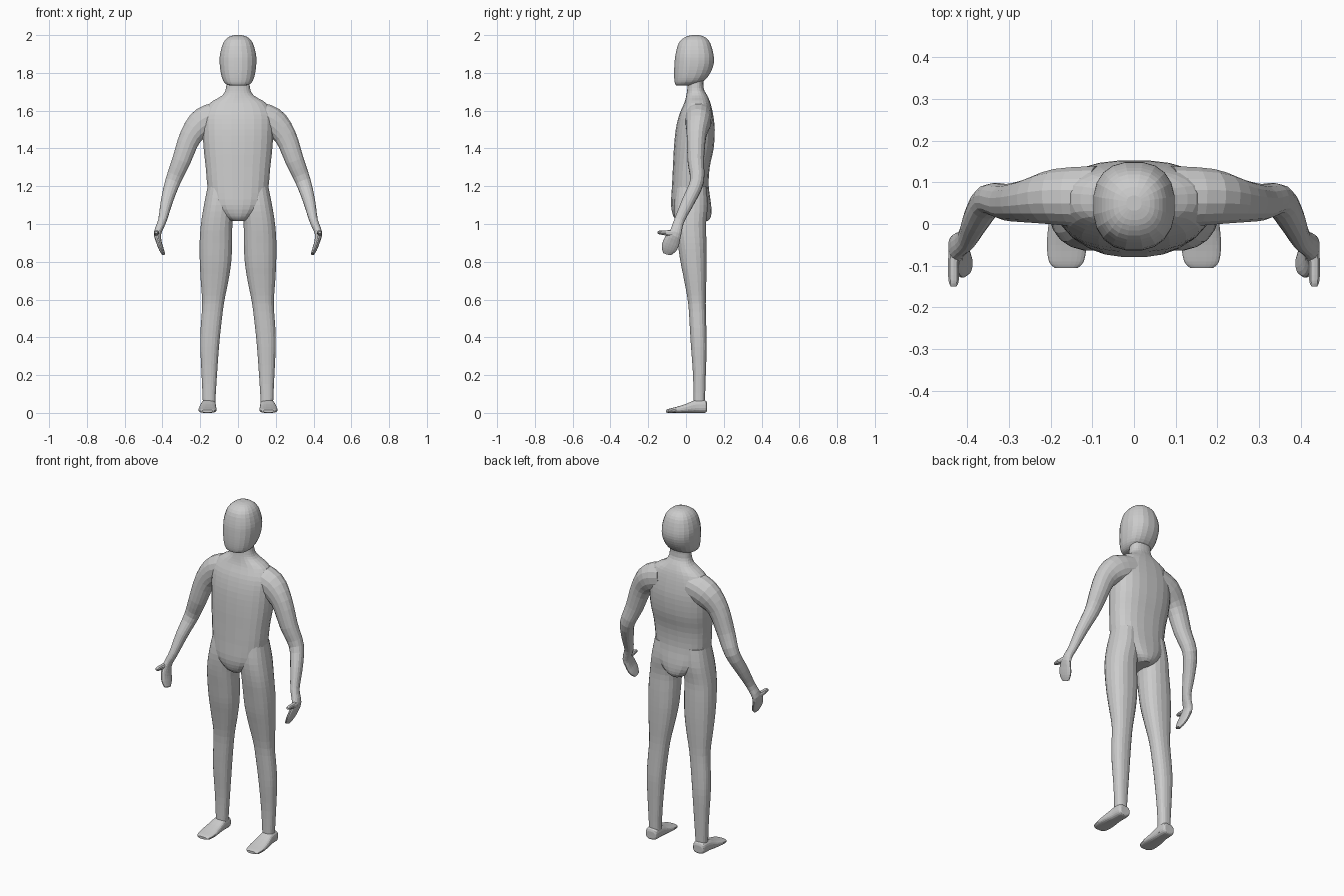
import bpy, bmesh, math
from mathutils import Vector

grey = bpy.data.materials.new("plain_grey")
grey.diffuse_color = (0.6, 0.6, 0.6, 1)

X, Y, Z = Vector((1, 0, 0)), Vector((0, 1, 0)), Vector((0, 0, 1))


def spline(keys, steps):
    """Catmull-Rom through rows of numbers."""
    out = []
    for i in range(len(keys) - 1):
        p0, p1, p2 = keys[max(i - 1, 0)], keys[i], keys[i + 1]
        p3 = keys[min(i + 2, len(keys) - 1)]
        for s in range(steps):
            t = s / steps
            out.append([0.5 * (2 * b + (c - a) * t + (2 * a - 5 * b + 4 * c - d) * t * t
                        + (3 * b - a - 3 * c + d) * t ** 3)
                        for a, b, c, d in zip(p0, p1, p2, p3)])
    return out + [list(keys[-1])]


def loft(name, keys, u, v=None, sides=20, power=2.4, steps=3, side=1):
    """Skin rounded rings (x, y, z, half width, half depth); v=None turns rings along the path."""
    rows = spline(keys, steps)
    bm = bmesh.new()
    rings = []
    for i, (x, y, z, a, b) in enumerate(rows):
        uu, vv = u, v
        if v is None:
            t = (Vector(rows[min(i + 1, len(rows) - 1)][:3]) - Vector(rows[max(i - 1, 0)][:3])).normalized()
            uu = (u - t * u.dot(t)).normalized()
            vv = t.cross(uu)
        ring = []
        for k in range(sides):
            ang = 2 * math.pi * (k + 0.5) / sides
            c, s = math.cos(ang), math.sin(ang)
            p = Vector((x, y, z)) + uu * (a * math.copysign(abs(c) ** (2 / power), c)) \
                + vv * (b * math.copysign(abs(s) ** (2 / power), s))
            ring.append(bm.verts.new((p.x * side, p.y, max(p.z, 0))))
        rings.append(ring)
    for r, q in zip(rings, rings[1:]):
        for k in range(sides):
            j = (k + 1) % sides
            bm.faces.new((r[k], r[j], q[j], q[k]))
    bm.faces.new(rings[0])
    bm.faces.new(rings[-1])
    bmesh.ops.recalc_face_normals(bm, faces=bm.faces)
    me = bpy.data.meshes.new(name)
    bm.to_mesh(me)
    bm.free()
    me.materials.append(grey)
    ob = bpy.data.objects.new(name, me)
    bpy.context.collection.objects.link(ob)
    return ob


def upright(rows):
    """(z, back-front centre, half width, half depth) -> loft keys on the centre line."""
    return [(0, cy, z, rx, ry) for z, cy, rx, ry in rows]


# head
loft("head", upright([
    (1.732, -0.015, 0.03, 0.03), (1.738, -0.003, 0.06, 0.053), (1.76, 0.018, 0.08, 0.08),
    (1.80, 0.033, 0.092, 0.097), (1.85, 0.043, 0.098, 0.105), (1.90, 0.045, 0.096, 0.101),
    (1.96, 0.045, 0.078, 0.083), (1.99, 0.048, 0.05, 0.052), (2.0, 0.05, 0.018, 0.018)]), X, Y)

# torso with neck
loft("torso", upright([
    (1.015, 0.035, 0.04, 0.08), (1.04, 0.033, 0.085, 0.1), (1.10, 0.027, 0.145, 0.107),
    (1.20, 0.023, 0.163, 0.098), (1.30, 0.028, 0.172, 0.098), (1.40, 0.041, 0.183, 0.106),
    (1.50, 0.049, 0.188, 0.104), (1.58, 0.054, 0.185, 0.09), (1.64, 0.06, 0.15, 0.07),
    (1.68, 0.057, 0.085, 0.056), (1.72, 0.05, 0.064, 0.043), (1.79, 0.052, 0.06, 0.042)]),
    X, Y, sides=24)

for tag, s in (("right", -1), ("left", 1)):
    # leg
    loft(tag + "_leg", [
        (0.153, 0.07, 0.015, 0.034, 0.032), (0.153, 0.07, 0.07, 0.034, 0.031),
        (0.152, 0.071, 0.20, 0.041, 0.034), (0.15, 0.068, 0.35, 0.05, 0.042),
        (0.144, 0.064, 0.45, 0.054, 0.044), (0.132, 0.058, 0.58, 0.058, 0.047),
        (0.124, 0.049, 0.70, 0.074, 0.059), (0.119, 0.04, 0.80, 0.084, 0.07),
        (0.117, 0.032, 0.90, 0.087, 0.077), (0.113, 0.024, 1.0, 0.084, 0.083),
        (0.10, 0.026, 1.10, 0.081, 0.09), (0.09, 0.028, 1.20, 0.071, 0.08)], X, Y, side=s)
    # foot, heel to toe
    loft(tag + "_foot", [
        (0.155, 0.111, 0.03, 0.028, 0.02), (0.156, 0.10, 0.034, 0.037, 0.034),
        (0.157, 0.05, 0.034, 0.04, 0.034), (0.16, 0.0, 0.024, 0.045, 0.024),
        (0.161, -0.05, 0.016, 0.048, 0.016), (0.162, -0.09, 0.011, 0.042, 0.011),
        (0.162, -0.105, 0.009, 0.028, 0.007)], X, Z, power=2.8, side=s)
    # arm running into the flat hand
    loft(tag + "_arm", [
        (0.09, 0.065, 1.57, 0.075, 0.08), (0.18, 0.065, 1.54, 0.068, 0.08),
        (0.25, 0.055, 1.465, 0.052, 0.06), (0.30, 0.052, 1.335, 0.044, 0.05),
        (0.345, 0.058, 1.225, 0.037, 0.041), (0.377, 0.012, 1.12, 0.034, 0.032),
        (0.40, -0.035, 1.02, 0.027, 0.023), (0.425, -0.055, 0.955, 0.032, 0.02),
        (0.42, -0.075, 0.91, 0.043, 0.015), (0.407, -0.09, 0.87, 0.041, 0.013),
        (0.395, -0.10, 0.842, 0.022, 0.009)], Y, sides=16, power=2.2, side=s)
    # thumb
    loft(tag + "_thumb", [
        (0.427, -0.05, 0.95, 0.016, 0.018), (0.432, -0.09, 0.952, 0.014, 0.015),
        (0.432, -0.135, 0.955, 0.013, 0.011), (0.432, -0.15, 0.955, 0.007, 0.006)],
        X, Z, sides=10, power=2.2, side=s)
